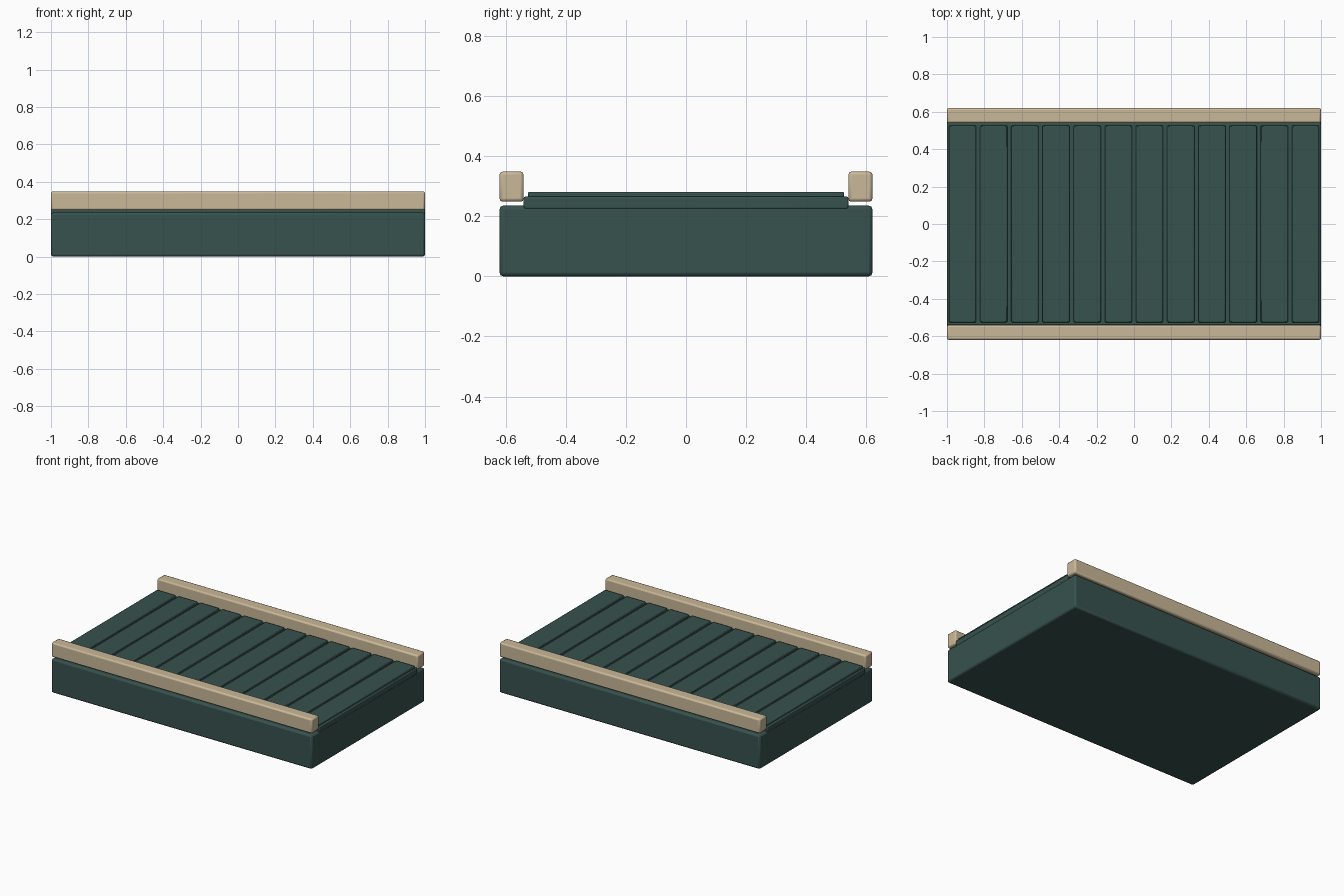
import bpy

if "Cube" in bpy.data.objects:
    bpy.data.objects.remove(bpy.data.objects["Cube"])


def material(name, rgb):
    m = bpy.data.materials.new(name)
    m.diffuse_color = (*rgb, 1.0)
    m.use_nodes = True
    m.node_tree.nodes["Principled BSDF"].inputs["Base Color"].default_value = m.diffuse_color
    return m


GREEN = material("dark green", (0.038, 0.084, 0.076))
TAN = material("tan", (0.59, 0.48, 0.314))


def box(name, lo, hi, bevel, mat):
    """Softly bevelled box between two corners."""
    centre = [(a + b) / 2 for a, b in zip(lo, hi)]
    size = [b - a for a, b in zip(lo, hi)]
    bpy.ops.mesh.primitive_cube_add(size=1, location=centre)
    ob = bpy.context.object
    ob.name = name
    ob.scale = size
    bpy.ops.object.transform_apply(location=False, rotation=False, scale=True)
    ob.data.materials.append(mat)
    mod = ob.modifiers.new("rounded edges", "BEVEL")
    mod.width = bevel
    mod.segments = 2
    bpy.ops.object.shade_smooth_by_angle(angle=0.6)
    return ob


# Main body and the raised bed on top of it
box("base", (-1, -0.62, 0), (1, 0.62, 0.235), 0.012, GREEN)
box("bed", (-1, -0.54, 0.223), (1, 0.54, 0.265), 0.006, GREEN)

# Row of slats across the bed
COUNT, WIDTH = 12, 0.146
pitch = 2 / COUNT
for i in range(COUNT):
    x = -1 + pitch * (i + 0.5)
    box(f"slat_{i + 1}", (x - WIDTH / 2, -0.526, 0.261),
        (x + WIDTH / 2, 0.526, 0.281), 0.006, GREEN)

# Side rails, held just clear of the base
box("front_rail", (-1, -0.62, 0.248), (1, -0.54, 0.348), 0.01, TAN)
box("back_rail", (-1, 0.54, 0.248), (1, 0.62, 0.348), 0.01, TAN)
